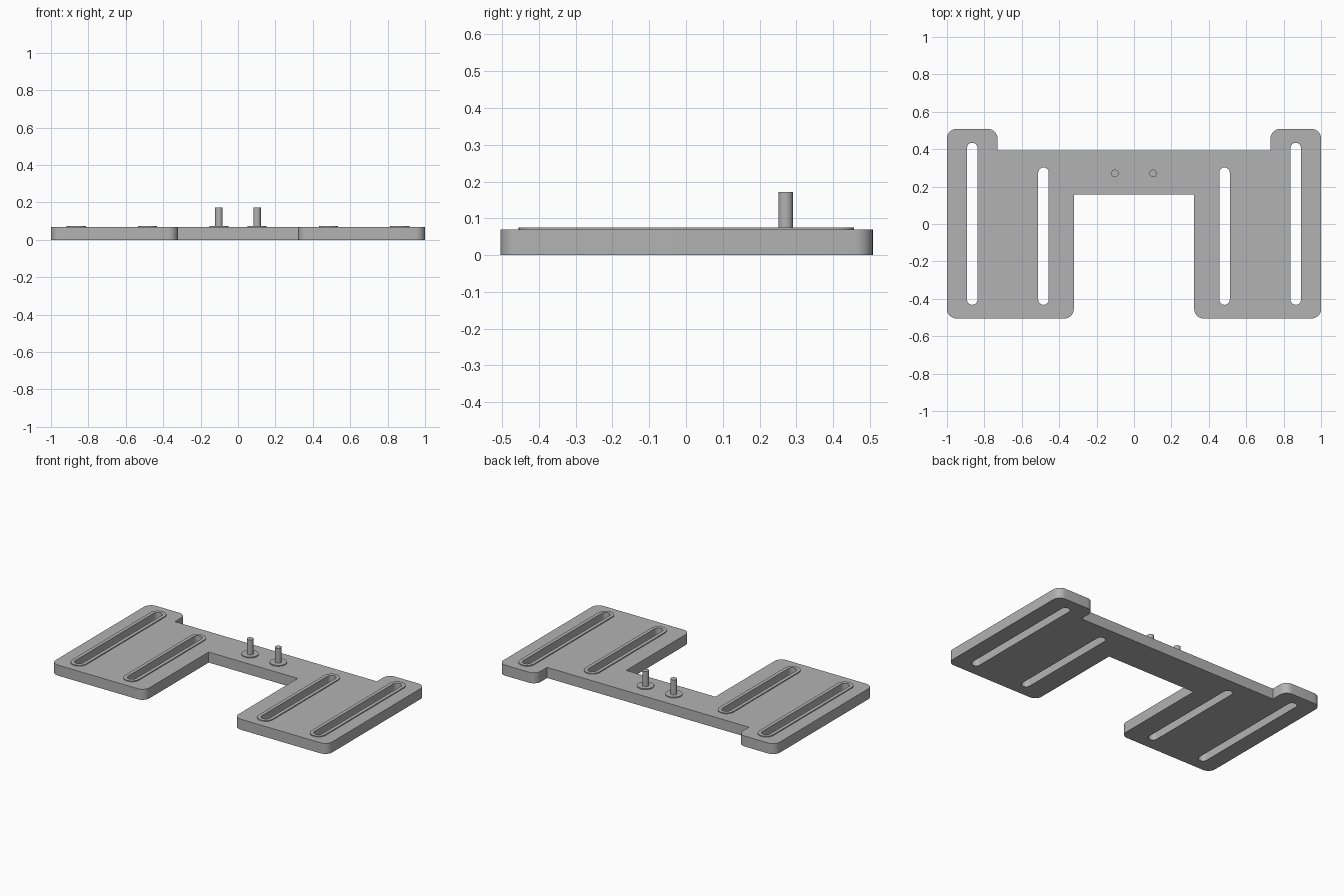
import bpy, bmesh
from math import pi, sin, cos
from mathutils import Vector

cube = bpy.data.objects.get("Cube")
if cube:
    bpy.data.objects.remove(cube, do_unlink=True)

PLATE_TOP, RIM_TOP, PIN_TOP = 0.069, 0.075, 0.172
SLOT_R, RIM_R, PIN_R = 0.028, 0.051, 0.02

grey = bpy.data.materials.new("plain grey")
grey.use_nodes = True
colour = (0.45, 0.45, 0.45, 1)
grey.diffuse_color = colour
grey.node_tree.nodes["Principled BSDF"].inputs["Base Color"].default_value = colour


def rounded(corners, steps=8):
    """Closed outline from (x, y, radius) right-angle corners."""
    points = []
    for i, (x, y, r) in enumerate(corners):
        here = Vector((x, y))
        if r == 0:
            points.append(here)
            continue
        a = (Vector(corners[i - 1][:2]) - here).normalized() * r
        b = (Vector(corners[(i + 1) % len(corners)][:2]) - here).normalized() * r
        for k in range(steps + 1):
            t = pi / 2 * k / steps
            points.append(here + a * (1 - sin(t)) + b * (1 - cos(t)))
    return points


def stadium(x, y0, y1, r, steps=16):
    """Round-ended slot outline; a circle when y1 - y0 equals 2r."""
    upper = [Vector((x + r * cos(pi * k / steps), y1 - r + r * sin(pi * k / steps)))
             for k in range(steps + 1)]
    lower = [Vector((x - r * cos(pi * k / steps), y0 + r - r * sin(pi * k / steps)))
             for k in range(steps + 1)]
    return upper + lower


def disc(x, y, r):
    return stadium(x, y - r, y + r, r)


def slab(name, outlines, z0, z1):
    """Extrude an outline, with any further outlines cut as holes."""
    curve = bpy.data.curves.new(name, "CURVE")
    curve.dimensions = "2D"
    curve.fill_mode = "BOTH"
    curve.extrude = (z1 - z0) / 2
    curve.materials.append(grey)
    for outline in outlines:
        spline = curve.splines.new("POLY")
        spline.points.add(len(outline) - 1)
        for point, p in zip(spline.points, outline):
            point.co = (p.x, p.y, 0, 1)
        spline.use_cyclic_u = True
    obj = bpy.data.objects.new(name, curve)
    bpy.context.collection.objects.link(obj)
    bpy.ops.object.select_all(action="DESELECT")
    obj.select_set(True)
    bpy.context.view_layer.objects.active = obj
    bpy.ops.object.convert(target="MESH")
    obj = bpy.context.view_layer.objects.active
    bm = bmesh.new()
    bm.from_mesh(obj.data)
    bmesh.ops.remove_doubles(bm, verts=bm.verts, dist=0.0001)
    bmesh.ops.translate(bm, verts=bm.verts, vec=(0, 0, (z0 + z1) / 2))
    bmesh.ops.recalc_face_normals(bm, faces=bm.faces)
    bm.to_mesh(obj.data)
    bm.free()
    bpy.ops.object.shade_smooth_by_angle()
    return obj


# Plate: two legs joined by a bridge, with an ear at each back corner
half = [(0.322, 0.157, 0), (0.322, -0.505, 0.05), (1, -0.505, 0.05),
        (1, 0.508, 0.05), (0.73, 0.508, 0.05), (0.73, 0.392, 0)]
corners = half + [(-x, y, r) for x, y, r in reversed(half)]

sides = (("left", 1), ("right", -1))
slots = [(f"{side}_{place}", s * x, -0.432, y1)
         for side, s in sides
         for place, x, y1 in (("outer", 0.865, 0.434), ("inner", 0.484, 0.302))]
holes = [stadium(x, y0, y1, SLOT_R) for _, x, y0, y1 in slots]
slab("base_plate", [rounded(corners)] + holes, 0, PLATE_TOP)

# Raised rim around each slot
grow = RIM_R - SLOT_R
for (name, x, y0, y1), hole in zip(slots, holes):
    slab(f"{name}_slot_rim", [stadium(x, y0 - grow, y1 + grow, RIM_R), hole],
         PLATE_TOP, RIM_TOP)

# Pins standing on round collars
for side, s in sides:
    slab(f"{side}_pin_collar", [disc(s * 0.102, 0.271, RIM_R)], PLATE_TOP, RIM_TOP)
    slab(f"{side}_pin", [disc(s * 0.102, 0.271, PIN_R)], RIM_TOP, PIN_TOP)
